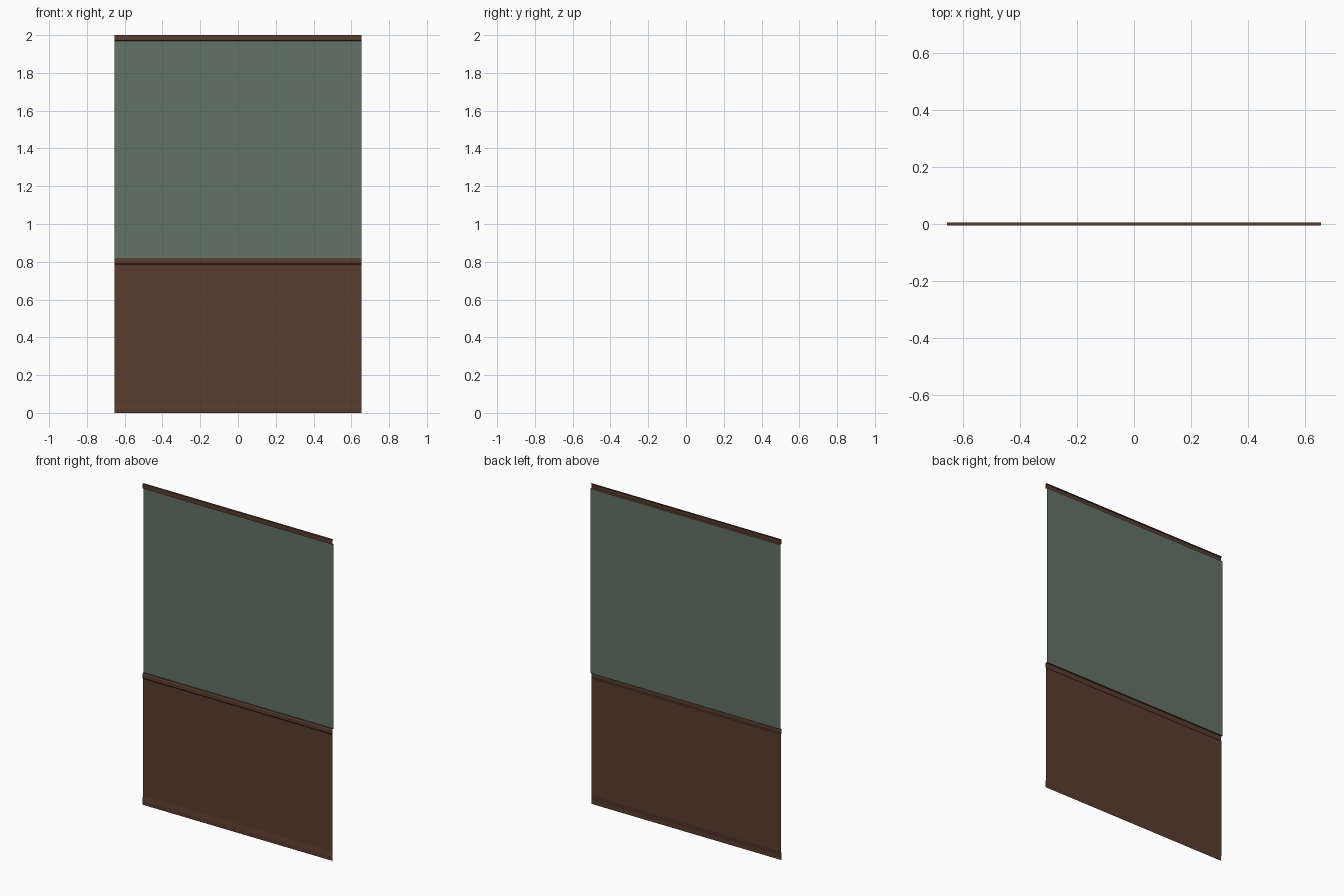
import bpy

if "Cube" in bpy.data.objects:
    bpy.data.objects.remove(bpy.data.objects["Cube"])

HALF_W = 0.655            # half the panel width
FRONT, PANEL, BACK = -0.006, -0.002, 0.006   # depth levels


def material(name, rgb):
    m = bpy.data.materials.new(name)
    m.diffuse_color = (*rgb, 1.0)
    m.use_nodes = True
    m.node_tree.nodes["Principled BSDF"].inputs["Base Color"].default_value = m.diffuse_color
    return m


wood = material("dark_brown_wood", (0.100, 0.046, 0.028))
paint = material("sage_green_paint", (0.122, 0.175, 0.128))


def strip(name, profile, mat):
    """Open (y, z) profile, listed bottom to top, swept along x without end caps."""
    verts, faces = [], []
    for y, z in profile:
        verts += [(-HALF_W, y, z), (HALF_W, y, z)]
    for i in range(len(profile) - 1):
        a = 2 * i
        faces.append((a, a + 1, a + 3, a + 2))
    mesh = bpy.data.meshes.new(name)
    mesh.from_pydata(verts, [], faces)
    mesh.materials.append(mat)
    obj = bpy.data.objects.new(name, mesh)
    bpy.context.collection.objects.link(obj)
    return obj


# Baseboard with a sloped upper face
strip("baseboard", [(FRONT, 0.0), (FRONT, 0.025), (PANEL, 0.055)], wood)

# Lower wood panelling
strip("lower_panel", [(PANEL, 0.055), (PANEL, 0.785)], wood)

# Chair rail, stepping forward and returning to the wall
strip("chair_rail", [(PANEL, 0.785), (FRONT, 0.79), (FRONT, 0.812),
                     (PANEL, 0.82), (BACK, 0.82)], wood)

# Painted upper wall
strip("upper_wall", [(BACK, 0.82), (BACK, 1.97)], paint)

# Ceiling trim
strip("ceiling_trim", [(BACK, 1.97), (FRONT, 1.972), (FRONT, 2.0), (BACK, 2.0)], wood)
